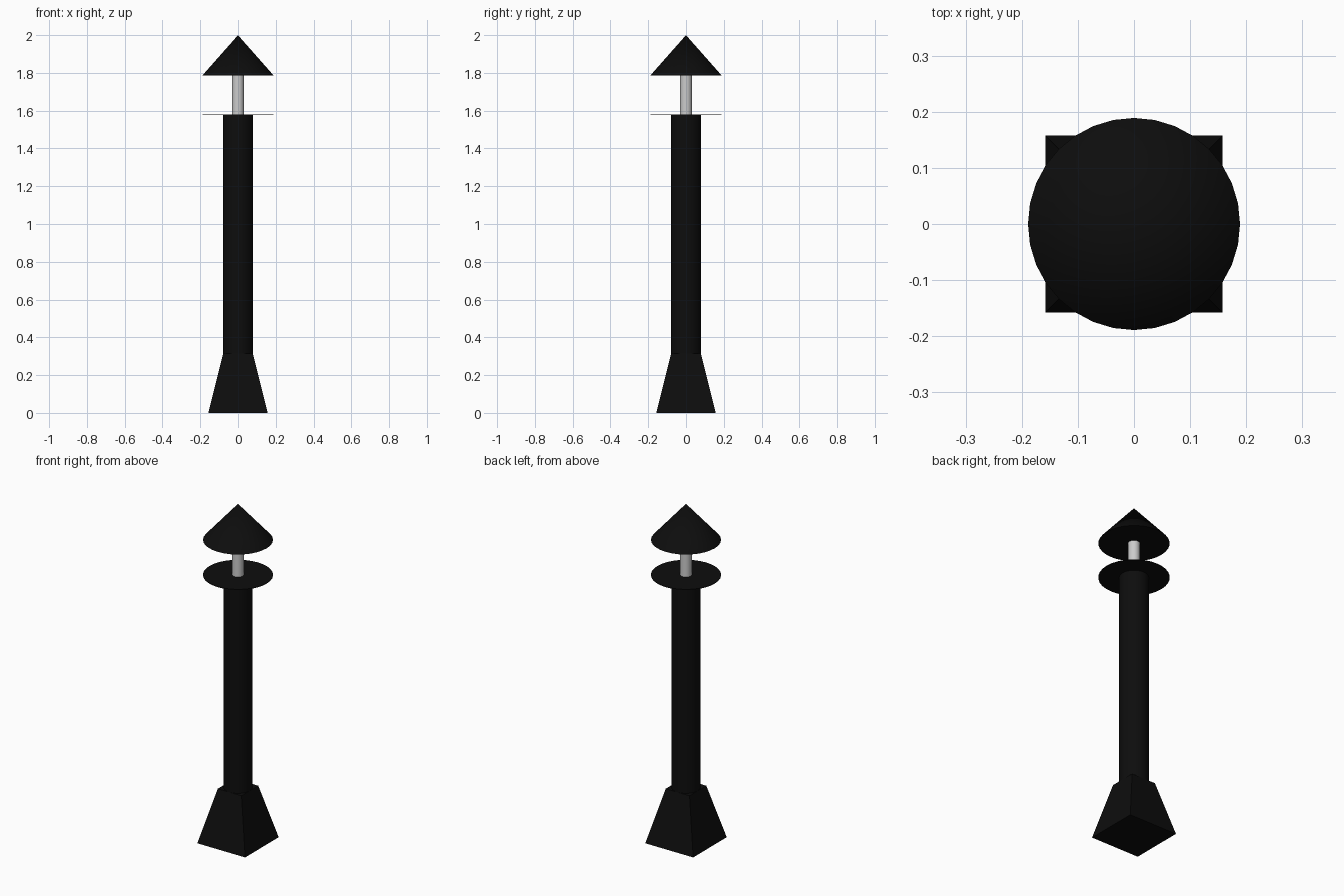
import bpy, math

if "Cube" in bpy.data.objects:
    bpy.data.objects.remove(bpy.data.objects["Cube"])


def material(name, rgb):
    m = bpy.data.materials.new(name)
    m.diffuse_color = (*rgb, 1)
    m.use_nodes = True
    m.node_tree.nodes["Principled BSDF"].inputs["Base Color"].default_value = m.diffuse_color
    return m


black = material("matte_black", (0.004, 0.004, 0.004))
lamp = material("lamp_grey", (0.6, 0.6, 0.6))


def frustum(name, sides, r1, r2, z1, z2, mat, smooth=True, turn=0.0):
    """Cone, cylinder or pyramid stump between two heights."""
    bpy.ops.mesh.primitive_cone_add(vertices=sides, radius1=r1, radius2=r2, depth=z2 - z1,
                                    location=(0, 0, (z1 + z2) / 2), rotation=(0, 0, turn))
    ob = bpy.context.object
    ob.name = name
    ob.data.materials.append(mat)
    if smooth:
        bpy.ops.object.shade_smooth_by_angle(angle=math.radians(30))
    return ob


# square tapered foot
root2 = math.sqrt(2)
frustum("base", 4, 0.1575 * root2, 0.0785 * root2, 0, 0.315, black, False, math.pi / 4)

# round post
frustum("column", 32, 0.0785, 0.0785, 0.315, 1.576, black)

# paper-thin reflector disc on top of the post
frustum("lower_disc", 32, 0.189, 0.189, 1.576, 1.579, black)

# light tube
frustum("light_tube", 32, 0.0315, 0.0315, 1.579, 1.787, lamp)

# conical roof
frustum("cap", 32, 0.189, 0, 1.786, 2.0, black)
